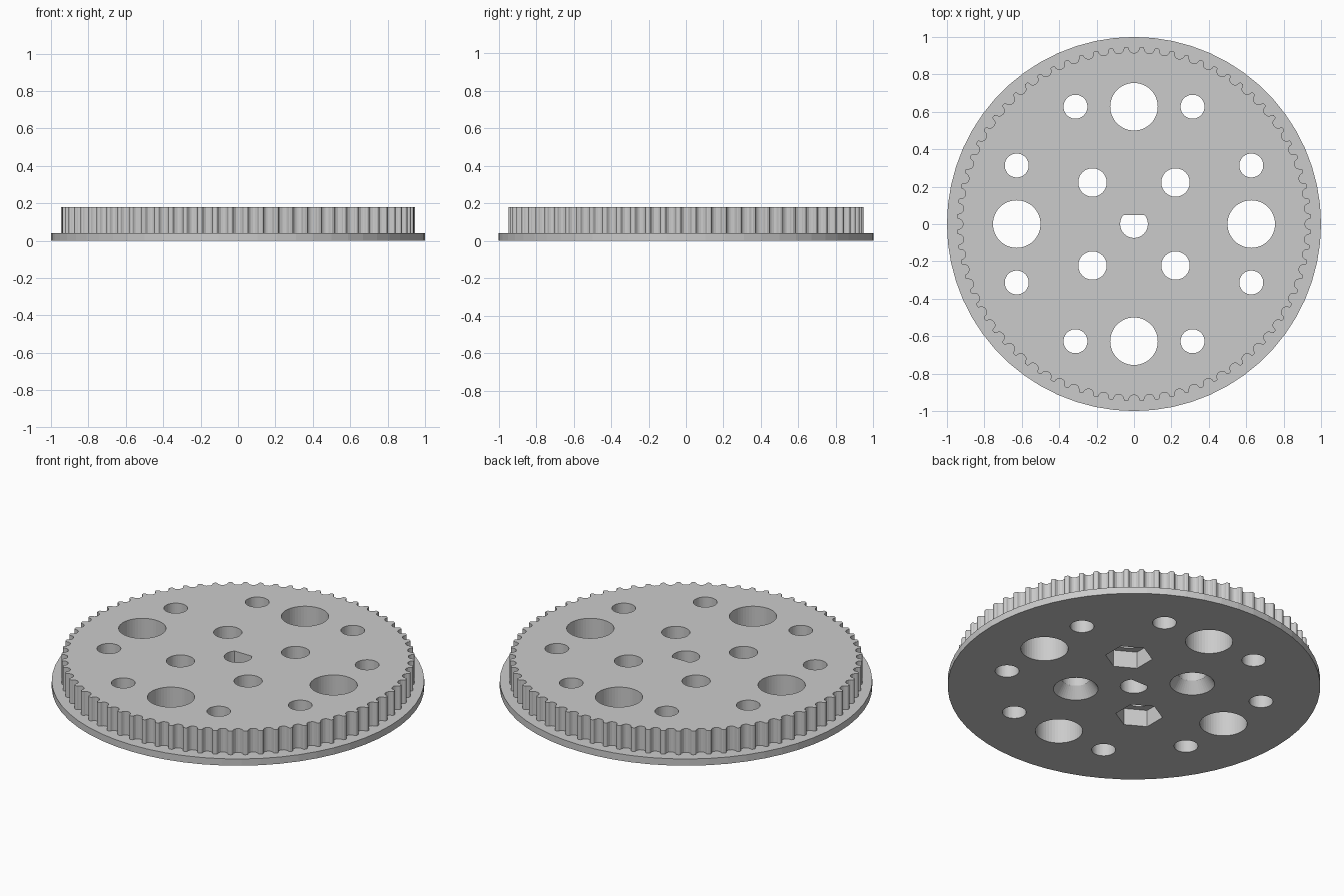
import bpy
import bmesh
from math import sin, cos, pi, asin, hypot, atan2

TEETH = 72
TIP_R, FLANGE_H, TOTAL_H = 0.947, 0.04, 0.18

if "Cube" in bpy.data.objects:
    bpy.data.objects.remove(bpy.data.objects["Cube"], do_unlink=True)

grey = bpy.data.materials.new("plain_grey")
grey.use_nodes = True
grey.diffuse_color = (0.6, 0.6, 0.6, 1)
grey.node_tree.nodes["Principled BSDF"].inputs["Base Color"].default_value = (0.6, 0.6, 0.6, 1)


def ring(r, n, start=0.0):
    return [(r * cos(start + 2 * pi * i / n), r * sin(start + 2 * pi * i / n)) for i in range(n)]


def loft(bm, low, high, z0, z1, at=(0, 0)):
    """Closed solid between two outlines with the same number of points."""
    a = [bm.verts.new((x + at[0], y + at[1], z0)) for x, y in low]
    b = [bm.verts.new((x + at[0], y + at[1], z1)) for x, y in high]
    bm.faces.new(a[::-1])
    bm.faces.new(b)
    n = len(a)
    for i in range(n):
        j = (i + 1) % n
        bm.faces.new((a[i], a[j], b[j], b[i]))


def make(name, bm):
    bmesh.ops.recalc_face_normals(bm, faces=bm.faces[:])
    mesh = bpy.data.meshes.new(name)
    bm.to_mesh(mesh)
    bm.free()
    mesh.materials.append(grey)
    obj = bpy.data.objects.new(name, mesh)
    bpy.context.collection.objects.link(obj)
    return obj


def combine(target, tool, operation):
    mod = target.modifiers.new(operation.lower(), 'BOOLEAN')
    mod.operation, mod.object, mod.solver = operation, tool, 'EXACT'
    bpy.context.view_layer.objects.active = target
    bpy.ops.object.modifier_apply(modifier=mod.name)
    bpy.data.objects.remove(tool, do_unlink=True)


# Toothed rim outline: rounded grooves repeated around the circle (half width, depth)
half = [(0.035, 0), (0.031, 0.002), (0.028, 0.006), (0.026, 0.014),
        (0.021, 0.023), (0.012, 0.030)]
groove = [(-w, d) for w, d in half] + [(0, 0.032)] + [(w, d) for w, d in half[::-1]]
base = TIP_R * cos(asin(half[0][0] / TIP_R))
outline = []
for k in range(TEETH):
    for w, d in groove:
        r, a = hypot(base - d, w), atan2(w, base - d) + 2 * pi * k / TEETH
        outline.append((r * cos(a), r * sin(a)))

# Flange disc
bm = bmesh.new()
disc = ring(1, 60)
loft(bm, disc, disc, 0, FLANGE_H)
wheel = make("toothed_wheel", bm)

# Toothed body joined to the flange
bm = bmesh.new()
loft(bm, outline, outline, FLANGE_H / 2, TOTAL_H)
combine(wheel, make("toothed_body", bm), 'UNION')

# Through holes
bm = bmesh.new()


def hole(x, y, r):
    circle = ring(r, 48)
    loft(bm, circle, circle, -0.1, 0.3, (x, y))


for s in (-1, 1):
    hole(0.627 * s, 0, 0.127)
    hole(0, 0.627 * s, 0.127)
    for t in (-1, 1):
        hole(0.222 * s, 0.222 * t, 0.076)
        hole(0.313 * s, 0.627 * t, 0.064)
        hole(0.627 * s, 0.313 * t, 0.064)

# Shaft hole with one flat side
start = asin(0.048 / 0.074)
sweep = pi + 2 * start
shaft = [(0.074 * cos(pi - start + sweep * i / 40), 0.074 * sin(pi - start + sweep * i / 40))
         for i in range(41)]
loft(bm, shaft, shaft, -0.1, 0.3)
combine(wheel, make("hole_cutter", bm), 'DIFFERENCE')

# Underside recesses: two hexagonal nut pockets and two countersinks
bm = bmesh.new()
hexagon = ring(0.127, 6, pi / 6)
for s in (-1, 1):
    loft(bm, hexagon, hexagon, -0.05, 0.1, (0.222 * s, 0.222 * s))
    loft(bm, ring(0.12 + 0.0346, 48), ring(0.0755, 48), -0.05, 0.0643, (-0.222 * s, 0.222 * s))
combine(wheel, make("recess_cutter", bm), 'DIFFERENCE')
